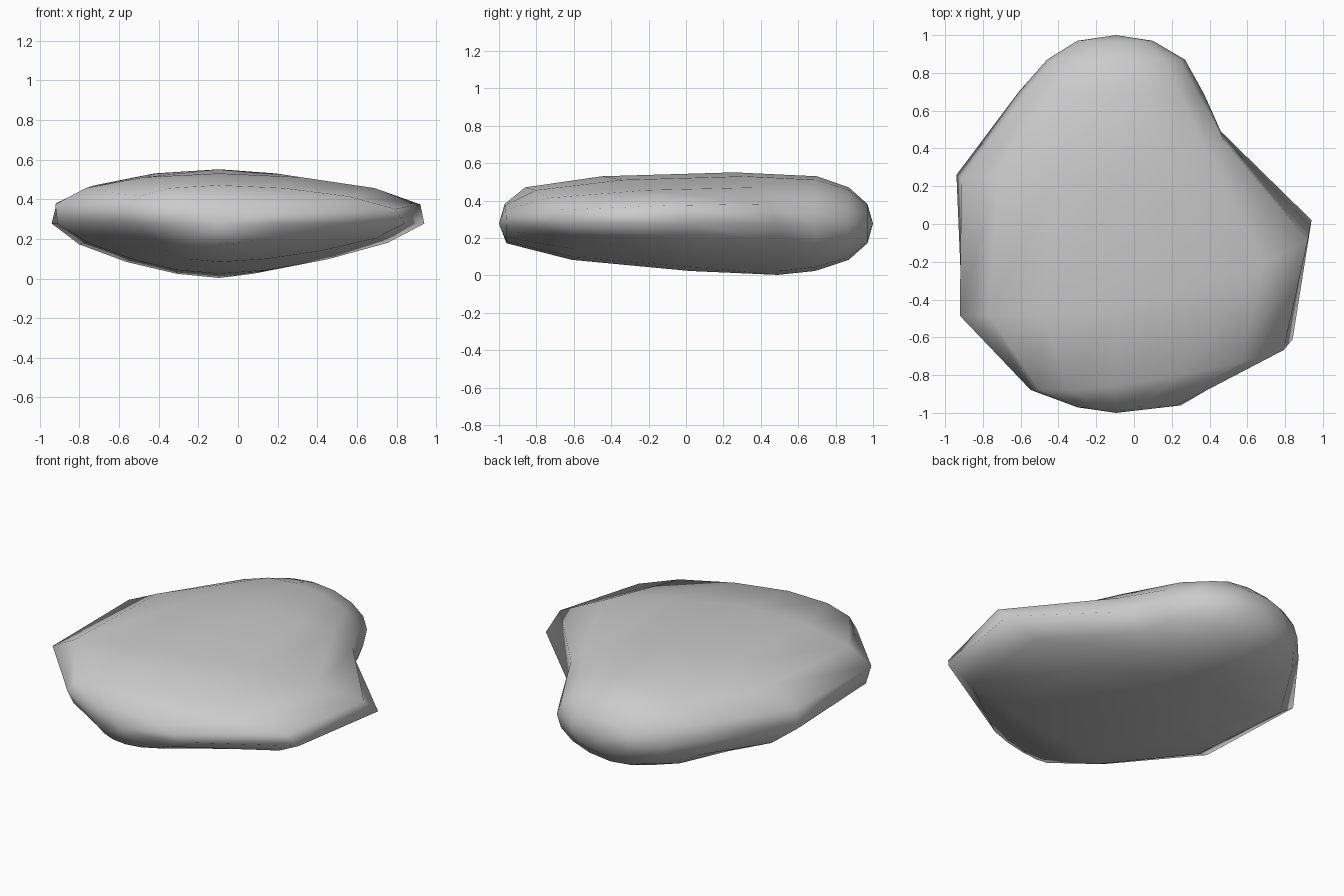
import bpy, bmesh
from math import sin, cos, pi

if "Cube" in bpy.data.objects:
    bpy.data.objects.remove(bpy.data.objects["Cube"])

SEG = 16
CX, CZ, RZ = -0.095, 0.277, 0.274

# Rings run from the rear pole to the front pole:
# right x, right y, left x, left y, top width, bottom width
RINGS = [
    (0.10, 0.97, -0.30, 0.97, 0.20, 0.20),
    (0.27, 0.87, -0.46, 0.87, 0.37, 0.37),
    (0.37, 0.69, -0.61, 0.70, 0.49, 0.47),
    (0.46, 0.49, -0.94, 0.26, 0.80, 0.48),
    (0.94, 0.02, -0.91, -0.45, 1.04, 0.575),
    (0.84, -0.61, -0.52, -0.86, 0.76, 0.48),
    (0.25, -0.96, -0.30, -0.97, 0.29, 0.23),
]

bm = bmesh.new()
loops = []
for i, (xr, yr, xl, yl, wt, wb) in enumerate(RINGS):
    r, l = xr - CX, CX - xl
    mean = (r + l + wt + wb) / 4
    c2 = (r + l - wt - wb) / 4
    height = RZ * sin(pi * (i + 1) / 8)
    loop = []
    for k in range(SEG):
        a = 2 * pi * k / SEG
        # width varies smoothly around the ring, and the ring is tilted
        w = mean + (r - l) / 2 * cos(a) + (wt - wb) / 2 * sin(a) + c2 * cos(2 * a)
        tilt = max(-1.15, min(1.15, cos(a) - sin(a)))
        y = (yr + yl) / 2 + (yr - yl) / 2 * tilt
        loop.append(bm.verts.new((CX + w * cos(a), y, CZ + height * sin(a))))
    loops.append(loop)

# Skin between rings and close both poles
rear = bm.verts.new((CX, 1.0, CZ))
front = bm.verts.new((CX, -1.0, CZ))
for k in range(SEG):
    n = (k + 1) % SEG
    bm.faces.new((rear, loops[0][k], loops[0][n]))
    bm.faces.new((front, loops[-1][n], loops[-1][k]))
    for a, b in zip(loops, loops[1:]):
        bm.faces.new((a[k], b[k], b[n], a[n]))
bmesh.ops.recalc_face_normals(bm, faces=bm.faces)
for f in bm.faces:
    f.smooth = True

mesh = bpy.data.meshes.new("pebble")
bm.to_mesh(mesh)
bm.free()
pebble = bpy.data.objects.new("pebble", mesh)
bpy.context.collection.objects.link(pebble)
